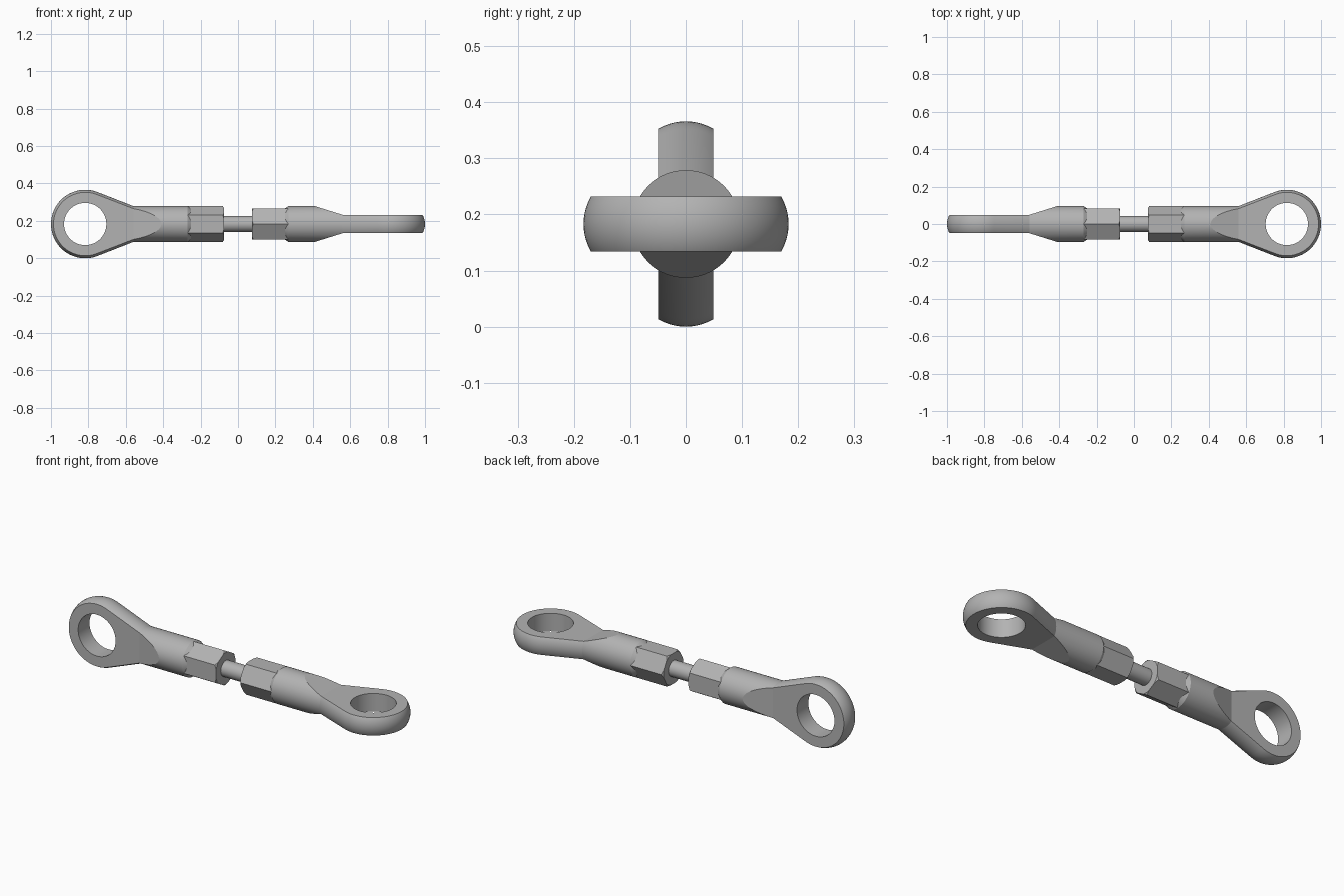
import bpy, bmesh
from math import pi, sin, cos, radians
from mathutils import Matrix

AXIS_Z = 0.183      # height of the rod axis
SHANK = 0.096       # shank radius, also the rounding of the eye rim
EYE_R = 0.183
EYE_X = 1 - EYE_R
NECK_X = 0.56       # where the shank widens into the eye
FLAT = 0.049        # half thickness of the eye

old = bpy.data.objects.get("Cube")
if old:
    bpy.data.objects.remove(old)

steel = bpy.data.materials.new("grey_steel")
steel.use_nodes = True
colour = (0.45, 0.45, 0.45, 1)
steel.diffuse_color = colour
steel.node_tree.nodes["Principled BSDF"].inputs["Base Color"].default_value = colour


def finish(bm, name):
    bmesh.ops.recalc_face_normals(bm, faces=bm.faces)
    mesh = bpy.data.meshes.new(name)
    bm.to_mesh(mesh)
    bm.free()
    mesh.materials.append(steel)
    obj = bpy.data.objects.new(name, mesh)
    bpy.context.collection.objects.link(obj)
    return obj


def ring(bm, x, r, n):
    return [bm.verts.new((x, r * cos(2 * pi * i / n), r * sin(2 * pi * i / n)))
            for i in range(n)]


def lathe(name, profile, n):
    """Closed solid of (x, radius) rings around the x axis."""
    bm = bmesh.new()
    rings = [ring(bm, x, r, n) for x, r in profile]
    for a, b in zip(rings, rings[1:]):
        for i in range(n):
            j = (i + 1) % n
            bm.faces.new((a[i], a[j], b[j], b[i]))
    bm.faces.new(rings[0])
    bm.faces.new(rings[-1])
    return finish(bm, name)


def activate(obj):
    bpy.ops.object.select_all(action='DESELECT')
    obj.select_set(True)
    bpy.context.view_layer.objects.active = obj


def cut(obj, cutter, operation):
    activate(obj)
    mod = obj.modifiers.new("cut", 'BOOLEAN')
    mod.object = cutter
    mod.operation = operation
    mod.solver = 'EXACT'
    bpy.ops.object.modifier_apply(modifier=mod.name)
    bpy.data.objects.remove(cutter)


def smooth(obj):
    activate(obj)
    bpy.ops.object.shade_smooth_by_angle(angle=radians(15))


def eye_and_shank():
    # Eye: hull of a round rim and the neck circle
    bm = bmesh.new()
    ring(bm, NECK_X, SHANK, 64)
    for i in range(80):
        a = 2 * pi * i / 80
        for k in range(-10, 11):
            t = radians(6 * k)
            r = EYE_R - SHANK + SHANK * cos(t)
            bm.verts.new((EYE_X + r * cos(a), r * sin(a), SHANK * sin(t)))
    hull = bmesh.ops.convex_hull(bm, input=bm.verts)
    spare = [v for v in bm.verts if not v.link_faces]
    bmesh.ops.delete(bm, geom=spare, context='VERTS')

    # Shank: pull the neck circle back, ending in a short cone
    cap = [f for f in bm.faces if all(v.co.x < NECK_X + 0.001 for v in f.verts)]
    bmesh.ops.delete(bm, geom=cap, context='FACES')
    for x, scale in ((0.27, 1), (0.25, 0.083 / SHANK)):
        edges = [e for e in bm.edges if e.is_boundary]
        out = bmesh.ops.extrude_edge_only(bm, edges=edges)["geom"]
        for v in out:
            if isinstance(v, bmesh.types.BMVert):
                v.co = (x, v.co.y * scale, v.co.z * scale)
    bmesh.ops.holes_fill(bm, edges=[e for e in bm.edges if e.is_boundary], sides=0)
    body = finish(bm, "eye_end_left")

    # Flats: side profile that slopes down to the eye thickness
    bm = bmesh.new()
    top = [(0, 0.149), (0.24, 0.149), (NECK_X, FLAT), (1.1, FLAT)]
    outline = top + [(x, -z) for x, z in reversed(top)]
    face = bm.faces.new([bm.verts.new((x, -0.3, z)) for x, z in outline])
    side = bmesh.ops.extrude_face_region(bm, geom=[face])["geom"]
    bmesh.ops.translate(bm, vec=(0, 0.6, 0),
                        verts=[v for v in side if isinstance(v, bmesh.types.BMVert)])
    cut(body, finish(bm, "flat_profile"), 'INTERSECT')

    # Through hole
    bpy.ops.mesh.primitive_cylinder_add(vertices=80, radius=0.113, depth=0.5,
                                        location=(EYE_X, 0, 0))
    hole = bpy.context.object
    hole.data.materials.append(steel)
    cut(body, hole, 'DIFFERENCE')
    return body


def hex_grip():
    # Hexagon with its outer corners turned down
    grip = lathe("hex_grip_left", [(0.074, 0.0957), (0.3, 0.0957)], 6)
    turned = lathe("turned_blank", [(0.074, 0.086), (0.084, 0.098), (0.4, 0.098)], 64)
    cut(grip, turned, 'INTERSECT')
    return grip


# Left end, then the right end turned a quarter around the rod
for part in (eye_and_shank(), hex_grip()):
    smooth(part)
    part.location.z = AXIS_Z
    twin = part.copy()
    twin.name = part.name.replace("left", "right")
    twin.rotation_euler = (pi / 2, 0, pi)
    bpy.context.collection.objects.link(twin)

# Connecting rod between the two grips
rod = lathe("connecting_rod", [(-0.2, 0.043), (0.2, 0.043)], 40)
rod.location.z = AXIS_Z
smooth(rod)
